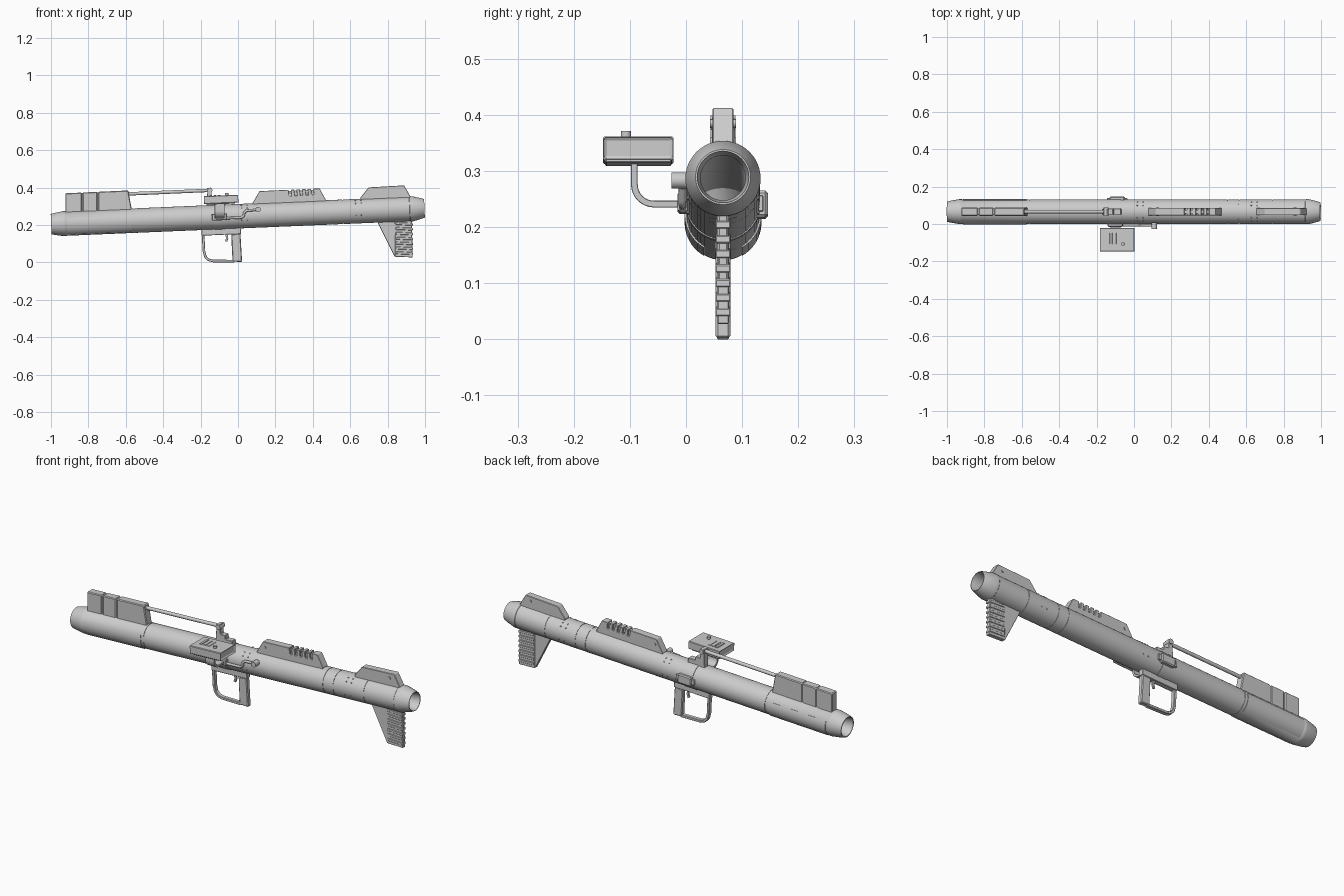
import bpy, bmesh, math
from mathutils import Matrix, Vector

if "Cube" in bpy.data.objects:
    bpy.data.objects.remove(bpy.data.objects["Cube"])

TILT = math.radians(-2.43)
CY, CZ = 0.066, 0.247
ROT = Matrix.Rotation(TILT, 4, 'Y')
AXIS = Matrix.Translation((0, CY, CZ)) @ ROT   # tube frame: x along the barrel


def finish(name, bm, bevel=0.0, mat=None, smooth=False):
    if mat:
        bm.transform(mat)
    bmesh.ops.recalc_face_normals(bm, faces=bm.faces)
    me = bpy.data.meshes.new(name)
    bm.to_mesh(me)
    bm.free()
    ob = bpy.data.objects.new(name, me)
    bpy.context.collection.objects.link(ob)
    if bevel:
        m = ob.modifiers.new("edge", 'BEVEL')
        m.width, m.segments, m.limit_method = bevel, 1, 'ANGLE'
    if smooth:
        bpy.ops.object.select_all(action='DESELECT')
        ob.select_set(True)
        bpy.context.view_layer.objects.active = ob
        bpy.ops.object.shade_smooth_by_angle(angle=math.radians(30))
    return ob


def plate(name, pts, lo, hi, bevel=0.002, axis='y'):
    """Extrude an (x,z) outline along y, or a (y,z) outline along x."""
    bm = bmesh.new()
    co = lambda p, d: (p[0], d, p[1]) if axis == 'y' else (d, p[0], p[1])
    f = bm.faces.new([bm.verts.new(co(p, lo)) for p in pts])
    ext = bmesh.ops.extrude_face_region(bm, geom=[f])
    off = Vector((0, hi - lo, 0)) if axis == 'y' else Vector((hi - lo, 0, 0))
    bmesh.ops.translate(bm, vec=off, verts=[v for v in ext['geom'] if isinstance(v, bmesh.types.BMVert)])
    return finish(name, bm, bevel)


def ribbon(path, h):
    """Outline of a strip of half thickness h along a 2D path."""
    a, b = [], []
    for i, p in enumerate(path):
        q, r = path[max(i - 1, 0)], path[min(i + 1, len(path) - 1)]
        d = Vector((r[0] - q[0], r[1] - q[1])).normalized() * h
        a.append((p[0] - d.y, p[1] + d.x))
        b.append((p[0] + d.y, p[1] - d.x))
    return a + b[::-1]


def box(name, c, s, bevel=0.002, inset=False):
    bm = bmesh.new()
    bmesh.ops.create_cube(bm, size=1, matrix=Matrix.Diagonal((*s, 1)))
    if inset:  # recessed windows on both x ends
        ends = [f for f in bm.faces if abs(f.normal.x) > 0.9]
        bmesh.ops.inset_individual(bm, faces=ends, thickness=0.006, depth=-0.008)
    return finish(name, bm, bevel, Matrix.Translation(c) @ ROT)


def revolve(name, prof, n=48, a0=0, a1=2 * math.pi, mat=AXIS):
    """Spin a closed (u, r) loop about the barrel axis."""
    full = abs(a1 - a0) > 6.28
    bm = bmesh.new()
    rings = []
    for i in range(n if full else n + 1):
        a = a0 + (a1 - a0) * i / n
        rings.append([bm.verts.new((u, r * math.cos(a), r * math.sin(a))) for u, r in prof])
    k = len(prof)
    for i in range(n):
        p, q = rings[i], rings[(i + 1) % len(rings)]
        for j in range(k):
            bm.faces.new((p[j], p[(j + 1) % k], q[(j + 1) % k], q[j]))
    if not full:
        bm.faces.new(rings[0])
        bm.faces.new(rings[-1])
    return finish(name, bm, 0, mat, True)


def rod(name, pts, r):
    cu = bpy.data.curves.new(name, 'CURVE')
    cu.dimensions, cu.bevel_depth, cu.bevel_resolution, cu.use_fill_caps = '3D', r, 3, True
    s = cu.splines.new('POLY')
    s.points.add(len(pts) - 1)
    for sp, p in zip(s.points, pts):
        sp.co = (*p, 1)
    ob = bpy.data.objects.new(name, cu)
    bpy.context.collection.objects.link(ob)
    bpy.ops.object.select_all(action='DESELECT')
    ob.select_set(True)
    bpy.context.view_layer.objects.active = ob
    bpy.ops.object.convert(target='MESH')
    bpy.ops.object.shade_smooth_by_angle(angle=math.radians(40))


def cyl(name, c, r, d, axis='Z', n=20):
    bm = bmesh.new()
    bmesh.ops.create_cone(bm, cap_ends=True, segments=n, radius1=r, radius2=r, depth=d)
    m = Matrix.Rotation(math.pi / 2, 4, 'X') if axis == 'Y' else ROT
    return finish(name, bm, 0, Matrix.Translation(c) @ m, True)


# Hollow barrel with tapered muzzle and tail, fine seam grooves
R = 0.0655
outer = [(-1.0, 0.054), (-0.985, 0.058), (-0.935, 0.0665), (-0.922, 0.0665), (-0.92, R)]
for u in (-0.56, 0.5, 0.56, 0.74):
    outer += [(u, R), (u, R - 0.002), (u + 0.004, R - 0.002), (u + 0.004, R)]
outer += [(0.918, R), (0.92, 0.067), (0.935, 0.067), (0.985, 0.054), (0.998, 0.049)]
inner = [(0.998, 0.046), (0.96, 0.040), (-0.95, 0.040), (-1.0, 0.049)]
revolve("barrel", outer + inner)
revolve("clamp_band", [(-0.13, 0.06), (-0.13, 0.0675), (-0.07, 0.0675), (-0.07, 0.06)])

# Raised curved panels on both sides of the tail
for name, a, b in (("side_panel_near", 155, 240), ("side_panel_far", 25, -60)):
    revolve(name, [(-0.915, 0.06), (-0.915, 0.0685), (-0.575, 0.0685), (-0.575, 0.06)],
            14, math.radians(a), math.radians(b))

# Tail top housing: thin core and three thicker sections
top = lambda x: 0.385 + (x + 0.585) * 0.0455
base = lambda x: 0.268 + (x + 0.565) * 0.0425
plate("tail_housing_core", [(-0.915, base(-0.915)), (-0.57, base(-0.57)), (-0.59, top(-0.59) - 0.003),
                            (-0.915, top(-0.915) - 0.003)], 0.048, 0.084)
for i, (x0, x1) in enumerate(((-0.923, -0.835), (-0.83, -0.752), (-0.747, -0.565))):
    xt = x1 - 0.022 if i == 2 else x1
    plate(f"tail_housing_{i}", [(x0, base(x0)), (x1, base(x1)), (xt, top(xt)), (x0, top(x0))],
          0.044, 0.088, 0.004)

# Upper rod and its bracket
rod("top_rod", [(-0.62, CY, 0.365), (-0.14, CY, 0.386)], 0.0095)
plate("rod_bracket", [(-0.168, 0.295), (-0.163, 0.398), (-0.142, 0.40), (-0.14, 0.35), (-0.112, 0.35),
                      (-0.11, 0.33), (-0.07, 0.332), (-0.066, 0.295)], 0.05, 0.082)
cyl("rod_end", (-0.15, CY, 0.386), 0.013, 0.044, 'Y')

# Middle top fin with a row of slots
pts = [(0.078, 0.305), (0.078, 0.318), (0.115, 0.381)]
for i in range(5):
    x = 0.27 + i * 0.03
    z = 0.381 + (x - 0.115) * 0.047
    pts += [(x, z), (x + 0.004, z - 0.032), (x + 0.016, z - 0.032), (x + 0.012, z)]
pts += [(0.436, 0.396), (0.468, 0.338), (0.468, 0.32)]
plate("middle_fin", pts, 0.046, 0.086, 0.0015)
plate("middle_fin_core", [(0.26, 0.33), (0.265, 0.382), (0.41, 0.389), (0.41, 0.33)], 0.056, 0.076, 0)

# Front top fin
plate("front_fin", [(0.655, 0.33), (0.655, 0.347), (0.698, 0.401), (0.888, 0.412), (0.922, 0.353), (0.922, 0.34)],
      0.047, 0.085)
for x, z in ((0.125, 0.352), (0.86, 0.385)):
    cyl("fin_pin", (x, CY, z), 0.008, 0.046, 'Y', 12)

# Lower rest: web, spine and ribs
plate("rest_web", [(0.735, 0.235), (0.837, 0.032), (0.933, 0.03), (0.93, 0.24)], 0.0575, 0.0745)
plate("rest_spine", [(0.838, 0.215), (0.84, 0.03), (0.934, 0.027), (0.928, 0.225)], 0.0555, 0.0765)
for i in range(7):
    z = 0.042 + i * 0.026
    plate(f"rest_rib_{i}", [(0.843, z + 0.003), (0.935, z - 0.001), (0.934, z + 0.013), (0.843, z + 0.017)],
          0.0525, 0.0795)

# Grip, frame and trigger guard
plate("grip_frame", [(-0.195, 0.143), (0.016, 0.152), (0.014, 0.195), (-0.195, 0.19)], 0.052, 0.08)
plate("grip", [(-0.036, 0.15), (-0.034, 0.10), (-0.029, 0.005), (0.022, 0.002), (0.013, 0.155)],
      0.053, 0.079, 0.004)
plate("trigger_guard", ribbon([(-0.187, 0.155), (-0.182, 0.06), (-0.175, 0.032), (-0.16, 0.015),
                               (-0.135, 0.008), (-0.02, 0.007)], 0.007), 0.055, 0.077)
plate("trigger", ribbon([(-0.062, 0.15), (-0.058, 0.13), (-0.064, 0.112)], 0.006), 0.061, 0.071, 0.001)

# Sight box with end windows, curved support strip and barrel mount
box("sight_box", (-0.09, -0.085, 0.337), (0.188, 0.126, 0.042), 0.003, True)
box("sight_lip", (-0.09, -0.085, 0.316), (0.15, 0.118, 0.008))
cyl("sight_knob", (-0.06, -0.107, 0.362), 0.009, 0.018)
for dx in (-0.145, -0.123, -0.101):
    box("sight_slat", (dx, -0.078, 0.357), (0.014, 0.06, 0.005), 0.001)
arc = [(-0.057 - 0.035 * math.cos(t), 0.276 - 0.035 * math.sin(t)) for t in
       [math.pi / 2 * i / 8 for i in range(9)]]
plate("sight_arm", ribbon([(-0.092, 0.318)] + arc + [(-0.005, 0.241)], 0.006), -0.125, -0.072, 0.001, 'x')
box("sight_mount", (-0.1, 0.002, 0.243), (0.08, 0.034, 0.036), 0.004)
box("far_side_mount", (-0.09, 0.131, 0.24), (0.08, 0.03, 0.048), 0.005)
box("far_side_pad", (-0.09, 0.132, 0.24), (0.11, 0.012, 0.03))

# Cranked lever with knob
rod("lever", [(-0.08, -0.006, 0.236), (0.018, -0.006, 0.24), (0.03, -0.006, 0.248), (0.034, -0.006, 0.268),
              (0.045, -0.006, 0.277), (0.11, -0.008, 0.283)], 0.007)
cyl("lever_knob", (0.108, -0.009, 0.283), 0.0145, 0.034, 'Y')

# Small rivets around the barrel
for u in (0.02, 0.05, 0.63, 0.66):
    for deg in (40, 60, 120, 140, 200, 340):
        a = math.radians(deg)
        bm = bmesh.new()
        bmesh.ops.create_icosphere(bm, subdivisions=1, radius=0.004)
        finish("rivet", bm, 0, AXIS @ Matrix.Translation((u, R * math.cos(a), R * math.sin(a))))
